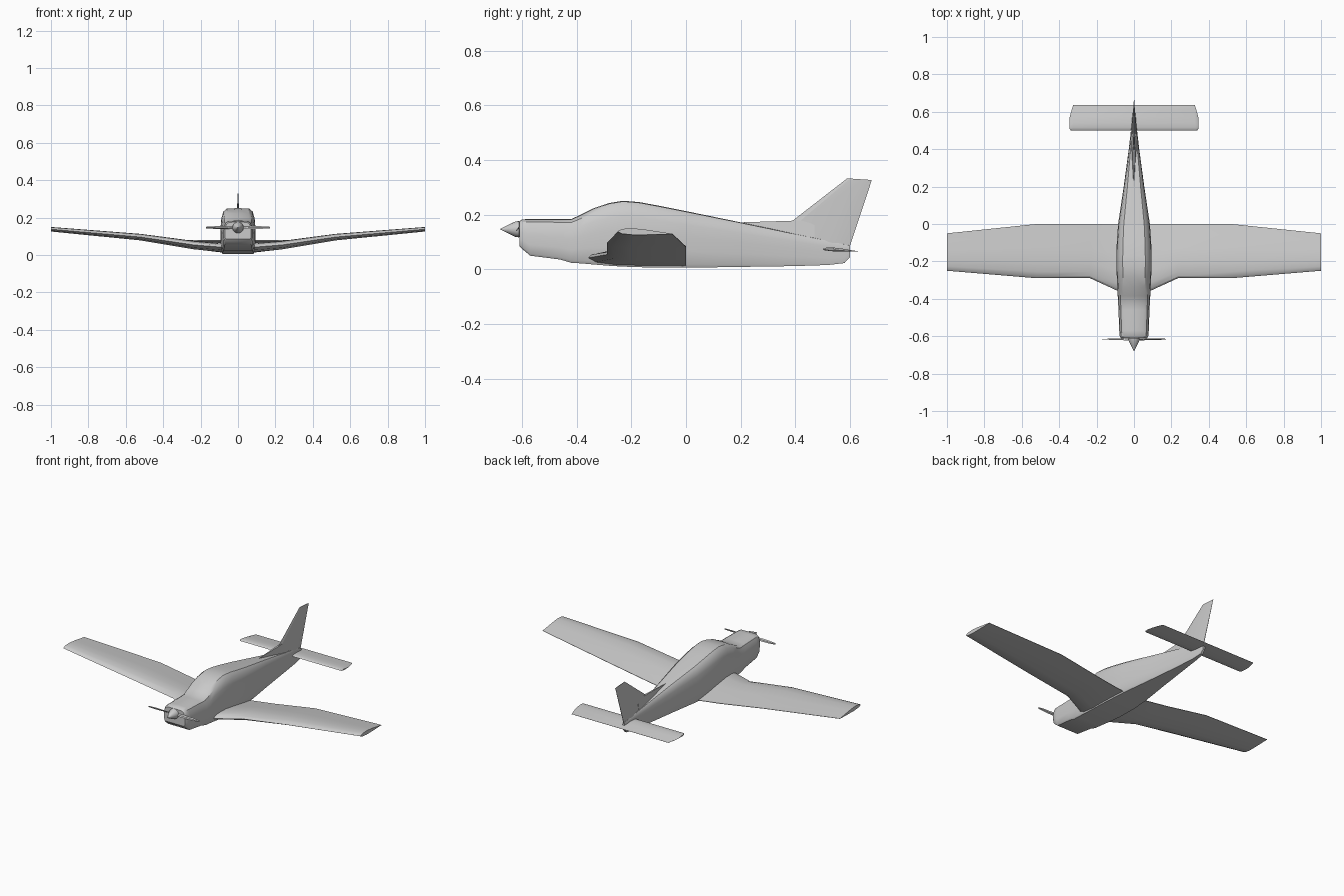
import bpy, bmesh, math
from mathutils import Vector

cube = bpy.data.objects.get("Cube")
if cube:
    bpy.data.objects.remove(cube)

grey = bpy.data.materials.new("light_grey")
grey.use_nodes = True
grey.diffuse_color = (0.6, 0.6, 0.6, 1)
grey.node_tree.nodes["Principled BSDF"].inputs["Base Color"].default_value = (0.6, 0.6, 0.6, 1)


def loft(name, rings, angle=30):
    """Skin closed rings of equal length and cap both ends."""
    bm = bmesh.new()
    loops = [[bm.verts.new(p) for p in ring] for ring in rings]
    n = len(loops[0])
    for a, b in zip(loops, loops[1:]):
        for i in range(n):
            j = (i + 1) % n
            bm.faces.new((a[i], a[j], b[j], b[i]))
    bm.faces.new(loops[0])
    bm.faces.new(loops[-1])
    bmesh.ops.recalc_face_normals(bm, faces=bm.faces)
    mesh = bpy.data.meshes.new(name)
    bm.to_mesh(mesh)
    bm.free()
    mesh.materials.append(grey)
    obj = bpy.data.objects.new(name, mesh)
    bpy.context.collection.objects.link(obj)
    bpy.ops.object.select_all(action='DESELECT')
    obj.select_set(True)
    bpy.context.view_layer.objects.active = obj
    bpy.ops.object.shade_smooth_by_angle(angle=math.radians(angle))
    return obj


def both_sides(stations):
    """Mirror span stations (x first) across the centre."""
    return [(-s[0], *s[1:]) for s in reversed(stations)] + stations


# Fuselage: fractions of half width and height, swept along y
half = [(0.9, 0), (0.98, 0.06), (1, 0.3), (1, 0.55), (0.95, 0.76),
        (0.84, 0.92), (0.64, 0.99)]
section = half + [(0, 1)] + [(-u, v) for u, v in reversed(half)]
body = [  # y, bottom, top, half width
    (-0.61, 0.085, 0.176, 0.07), (-0.6, 0.075, 0.183, 0.076),
    (-0.57, 0.05, 0.184, 0.079), (-0.46, 0.036, 0.184, 0.083),
    (-0.42, 0.024, 0.184, 0.085), (-0.385, 0.022, 0.2, 0.087),
    (-0.34, 0.018, 0.223, 0.089), (-0.28, 0.013, 0.243, 0.092),
    (-0.23, 0.01, 0.251, 0.094), (-0.17, 0.008, 0.246, 0.094),
    (-0.1, 0.006, 0.233, 0.092), (0, 0.006, 0.213, 0.085),
    (0.2, 0.009, 0.172, 0.055), (0.4, 0.012, 0.13, 0.028),
    (0.52, 0.016, 0.105, 0.014), (0.58, 0.023, 0.092, 0.009),
    (0.6, 0.045, 0.087, 0.006)]
loft("fuselage", [[(u * w, y, zb + v * (zt - zb)) for u, v in section]
                  for y, zb, zt, w in body], 35)

# Airfoil: chord fraction, thickness fraction
airfoil = [(0, 0), (0.03, 0.25), (0.12, 0.48), (0.3, 0.6), (0.55, 0.45), (0.8, 0.2),
           (1, 0.03), (1, -0.03), (0.7, -0.22), (0.3, -0.4), (0.08, -0.3)]


def span_rings(stations):
    return [[(x, y0 + c * (y1 - y0), z0 + c * (z1 - z0) + h * t) for c, h in airfoil]
            for x, y0, y1, z0, z1, t in both_sides(stations)]


# Wing and tailplane: x, leading y, trailing y, leading z, trailing z, thickness
loft("wing", span_rings([
    (0.06, -0.37, 0, 0.04, 0.012, 0.045), (0.235, -0.29, 0, 0.054, 0.036, 0.045),
    (0.52, -0.29, 0, 0.096, 0.083, 0.035), (1, -0.25, -0.05, 0.138, 0.13, 0.024)]))
loft("tailplane", span_rings([
    (0.01, 0.5, 0.635, 0.074, 0.065, 0.014), (0.325, 0.5, 0.635, 0.074, 0.065, 0.014),
    (0.338, 0.5, 0.595, 0.074, 0.067, 0.012), (0.345, 0.51, 0.565, 0.073, 0.069, 0.006)]))

# Fin with the rudder hinge at its thickest line
fin_section = [(0, 0), (0.12, 0.3), (0.68, 0.5), (1, 0.06),
               (1, -0.06), (0.68, -0.5), (0.12, -0.3)]
loft("fin", [[(h * t, y0 + c * (y1 - y0), z + c * rise) for c, h in fin_section]
             for z, y0, y1, t, rise in [(0.085, 0.36, 0.6, 0.022, 0),
                                        (0.178, 0.39, 0.631, 0.017, 0),
                                        (0.333, 0.59, 0.68, 0.003, -0.006)]], 10)

# Low fillet running forward from the fin
loft("fin_fillet", [[(-w, y, z - 0.06), (w, y, z - 0.06), (w * 0.4, y, z), (-w * 0.4, y, z)]
                    for y, z, w in [(0.2, 0.172, 0.004), (0.39, 0.178, 0.014),
                                    (0.47, 0.178, 0.012)]])


def circle(y, r, z=0.147, n=16):
    return [(r * math.cos(k * math.tau / n), y, z + r * math.sin(k * math.tau / n))
            for k in range(n)]


# Spinner cone with its hub
loft("spinner", [circle(y, r) for y, r in [(-0.605, 0.022), (-0.612, 0.03), (-0.625, 0.028),
                                           (-0.65, 0.016), (-0.68, 0.001)]])

# Two twisted propeller blades
for side, name in ((1, "left_blade"), (-1, "right_blade")):
    rings = []
    for r, chord, twist in [(0.01, 0.012, 60), (0.05, 0.018, 40),
                            (0.12, 0.016, 25), (0.17, 0.009, 18)]:
        a = math.radians(twist) * side
        along = Vector((0, math.sin(a), math.cos(a))) * chord / 2
        across = Vector((0, math.cos(a), -math.sin(a))) * 0.0025
        mid = Vector((side * r, -0.616, 0.147))
        rings.append([mid + along, mid + across, mid - along, mid - across])
    loft(name, rings)
